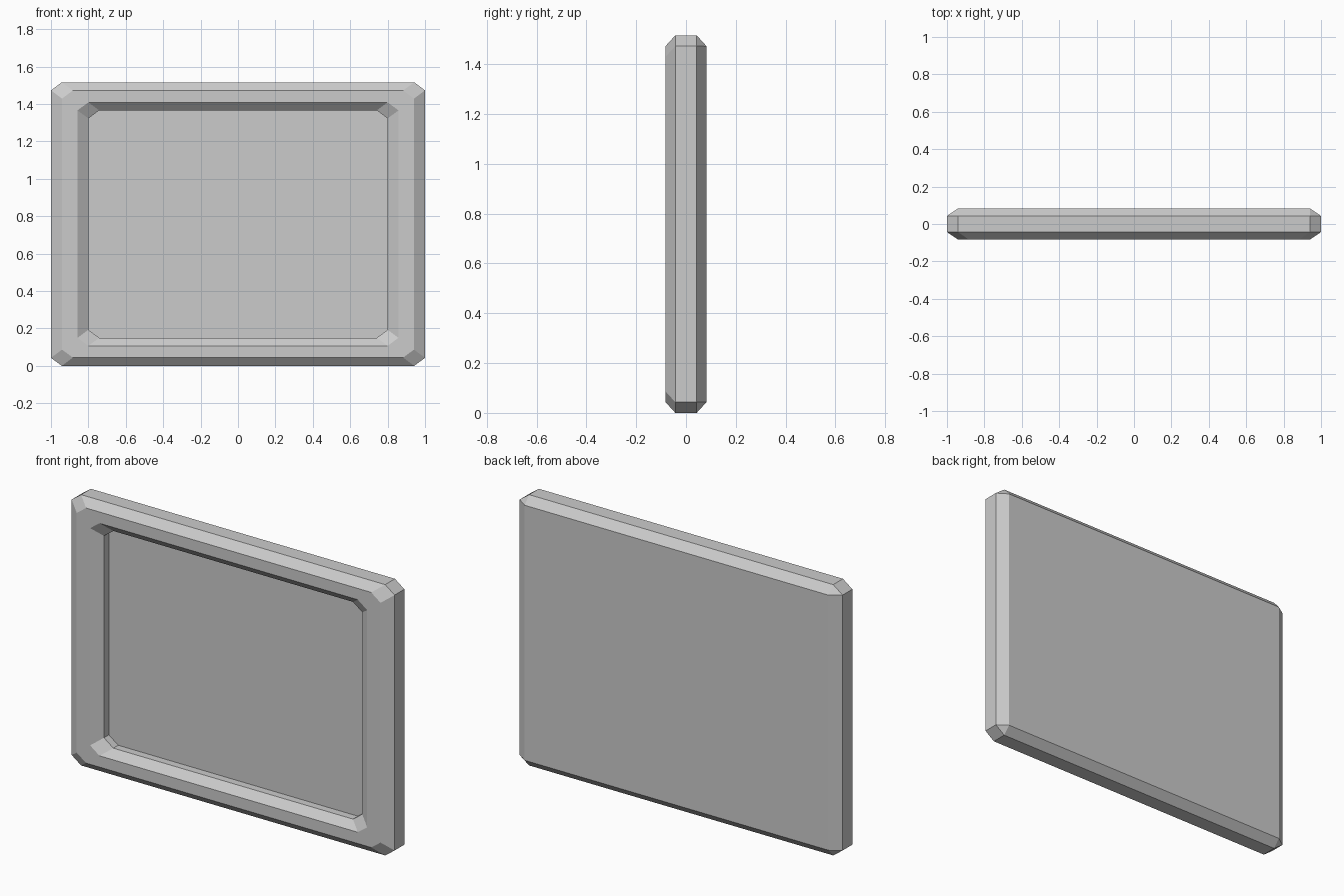
import bpy, bmesh

if "Cube" in bpy.data.objects:
    bpy.data.objects.remove(bpy.data.objects["Cube"])

CZ = 0.758           # height of the panel centre
CUT_X, CUT_Z = 0.058, 0.043


def ring(bm, hx, hz, y, cut=True):
    """Eight corner-cut points (or four doubled-up sharp corners), in order."""
    cx, cz = (CUT_X, CUT_Z) if cut else (0, 0)
    quarter = [(hx, hz - cz), (hx - cx, hz)]
    pts = []
    for sx, sz in ((1, 1), (-1, 1), (-1, -1), (1, -1)):
        q = quarter if sx * sz > 0 else quarter[::-1]
        pts += [(sx * x, y, CZ + sz * z) for x, z in q]
    return [bm.verts.new(p) for p in pts]


def build(name, profile, cap_first, cap_last):
    """Bridge a series of rings into one shell with optional end caps."""
    bm = bmesh.new()
    rings = [ring(bm, *p) for p in profile]
    for a, b in zip(rings, rings[1:]):
        for i in range(8):
            j = (i + 1) % 8
            bm.faces.new((a[i], a[j], b[j], b[i]))
    if cap_first:
        bm.faces.new(rings[0])
    if cap_last:
        bm.faces.new(rings[-1])
    bmesh.ops.remove_doubles(bm, verts=bm.verts, dist=1e-5)
    bmesh.ops.recalc_face_normals(bm, faces=bm.faces)
    me = bpy.data.meshes.new(name)
    bm.to_mesh(me)
    bm.free()
    ob = bpy.data.objects.new(name, me)
    bpy.context.collection.objects.link(ob)
    return ob


# Framed panel: sharp-cornered back, bevelled rim, sloped lip, recessed face
build("framed_panel", [
    (0.941, 0.714, 0.083, False),   # back face
    (1.000, 0.758, 0.043),          # rim, rear edge
    (1.000, 0.758, -0.043),         # rim, front edge
    (0.941, 0.714, -0.083),         # front border, outer
    (0.858, 0.651, -0.083),         # front border, inner
    (0.800, 0.608, -0.043),         # lip slope
    (0.800, 0.608, 0.0),            # recessed face
], True, True)
